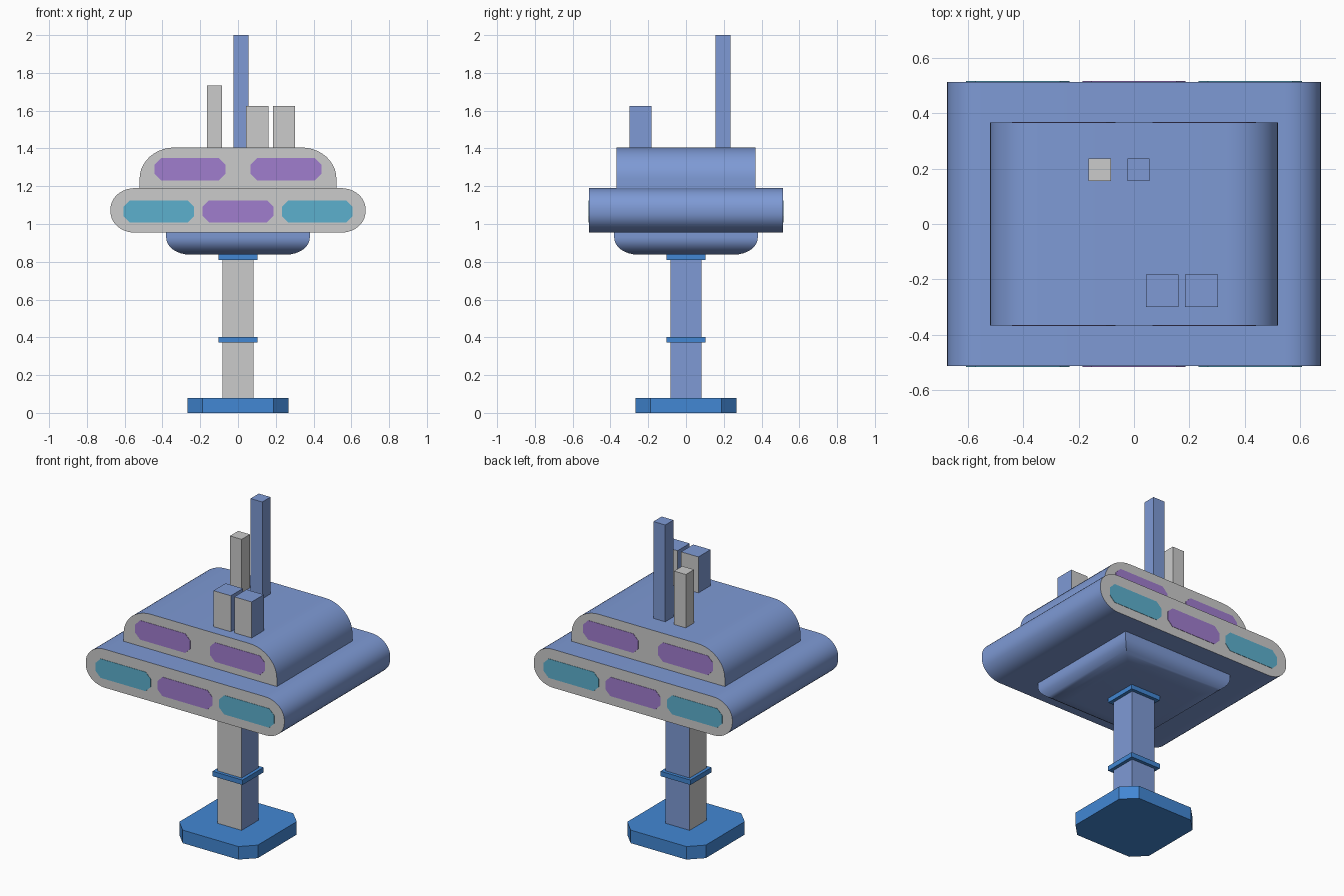
import bpy, bmesh, math

if "Cube" in bpy.data.objects:
    bpy.data.objects.remove(bpy.data.objects["Cube"])


def srgb(r, g, b):
    f = lambda c: c / 12.92 if c <= 0.04045 else ((c + 0.055) / 1.055) ** 2.4
    return (f(r / 255), f(g / 255), f(b / 255), 1.0)


def material(name, rgb):
    m = bpy.data.materials.new(name)
    m.diffuse_color = srgb(*rgb)
    m.use_nodes = True
    m.node_tree.nodes["Principled BSDF"].inputs["Base Color"].default_value = m.diffuse_color
    return m


BLUE = material("soft_blue", (126, 154, 213))
GREY = material("light_grey", (203, 203, 203))
STRONG = material("strong_blue", (66, 135, 212))
PURPLE = material("window_purple", (160, 125, 206))
TEAL = material("window_teal", (92, 176, 206))


def finish(name, bm, mats, rule=None, smooth=False):
    """Turn a bmesh into an object; rule(normal) picks the material slot."""
    bmesh.ops.recalc_face_normals(bm, faces=bm.faces)
    if rule:
        for f in bm.faces:
            f.material_index = int(rule(f.normal))
    me = bpy.data.meshes.new(name)
    bm.to_mesh(me)
    bm.free()
    for m in mats:
        me.materials.append(m)
    ob = bpy.data.objects.new(name, me)
    bpy.context.collection.objects.link(ob)
    if smooth:
        me.shade_smooth()
        me.set_sharp_from_angle(angle=math.radians(30))
    return ob


def loft(name, rings, mats, rule=None, smooth=False):
    """Join equal-length rings of points into a closed solid."""
    bm = bmesh.new()
    vs = [[bm.verts.new(p) for p in ring] for ring in rings]
    n = len(vs[0])
    for a, b in zip(vs, vs[1:]):
        for i in range(n):
            j = (i + 1) % n
            bm.faces.new((a[i], a[j], b[j], b[i]))
    bm.faces.new(vs[0])
    bm.faces.new(vs[-1])
    return finish(name, bm, mats, rule, smooth)


def box(name, x0, x1, y0, y1, z0, z1, mats, rule=None):
    rings = [[(x0, y0, z), (x1, y0, z), (x1, y1, z), (x0, y1, z)] for z in (z0, z1)]
    return loft(name, rings, mats, rule)


def rounded(x0, x1, z0, z1, rx, r_top, r_bottom, seg):
    """Rectangle outline with elliptical corners (seg=1 gives chamfers)."""
    pts = []
    for k, (sx, sz, rz) in enumerate(((1, 1, r_top), (-1, 1, r_top),
                                      (-1, -1, r_bottom), (1, -1, r_bottom))):
        x, z = (x1 if sx > 0 else x0), (z1 if sz > 0 else z0)
        if rz == 0:
            pts.append((x, z))
            continue
        for i in range(seg + 1):
            a = (k + i / seg) * math.pi / 2
            pts.append((x - sx * rx + rx * math.cos(a), z - sz * rz + rz * math.sin(a)))
    return pts


def along_y(name, pts, y0, y1, mats, rule=None, smooth=False):
    return loft(name, [[(x, y, z) for x, z in pts] for y in (y0, y1)], mats, rule, smooth)


ends_y = lambda n: abs(n.y) > 0.9
front_left = lambda n: n.y < -0.9 or n.x < -0.9

# Foot plate with cut corners
foot = rounded(-0.267, 0.267, -0.267, 0.267, 0.078, 0.078, 0.078, 1)
loft("foot_plate", [[(x, y, z) for x, y in foot] for z in (0, 0.08)], [STRONG])

# Column with two collars
box("column", -0.082, 0.082, -0.082, 0.082, 0.08, 0.85, [BLUE, GREY], front_left)
for name, z0, z1 in (("middle_collar", 0.372, 0.402), ("upper_collar", 0.81, 0.84)):
    box(name, -0.102, 0.102, -0.102, 0.102, z0, z1, [STRONG])

# Rounded square bowl under the cabin
rings = []
for i in range(9):
    a = i / 8 * math.pi / 2
    h, z = 0.255 + 0.125 * math.sin(a), 0.928 - 0.09 * math.cos(a)
    rings.append([(-h, -h, z), (h, -h, z), (h, h, z), (-h, h, z)])
rings.append([(x, y, 0.956) for x, y, _ in rings[-1]])
loft("under_bowl", rings, [BLUE], smooth=True)

# Two stacked cabin decks with grey ends
along_y("lower_deck", rounded(-0.675, 0.675, 0.954, 1.19, 0.13, 0.11, 0.11, 10),
        -0.514, 0.514, [BLUE, GREY], ends_y, True)
along_y("upper_deck", rounded(-0.521, 0.521, 1.19, 1.405, 0.185, 0.165, 0, 10),
        -0.367, 0.367, [BLUE, GREY], ends_y, True)

# Window plates on front and back of both decks
windows = (("lower", 0.514, 1.008, 1.125, ((-0.42, TEAL), (0, PURPLE), (0.42, TEAL))),
           ("upper", 0.367, 1.231, 1.349, ((-0.254, PURPLE), (0.254, PURPLE))))
for deck, y, z0, z1, row in windows:
    for side, s in (("front", -1), ("back", 1)):
        for i, (cx, mat) in enumerate(row):
            pts = rounded(cx - 0.187, cx + 0.187, z0, z1, 0.034, 0.034, 0.034, 1)
            along_y(f"{deck}_{side}_window_{i + 1}", pts,
                    s * (y - 0.002), s * (y + 0.002), [mat])

# Roof masts and equipment boxes
box("tall_mast", -0.024, 0.056, 0.156, 0.236, 1.40, 2.0, [BLUE])
box("short_mast", -0.164, -0.084, 0.156, 0.236, 1.40, 1.733, [GREY])
for i, x in enumerate((0.043, 0.185)):
    box(f"roof_box_{i + 1}", x, x + 0.118, -0.30, -0.182, 1.40, 1.626, [BLUE, GREY], ends_y)
